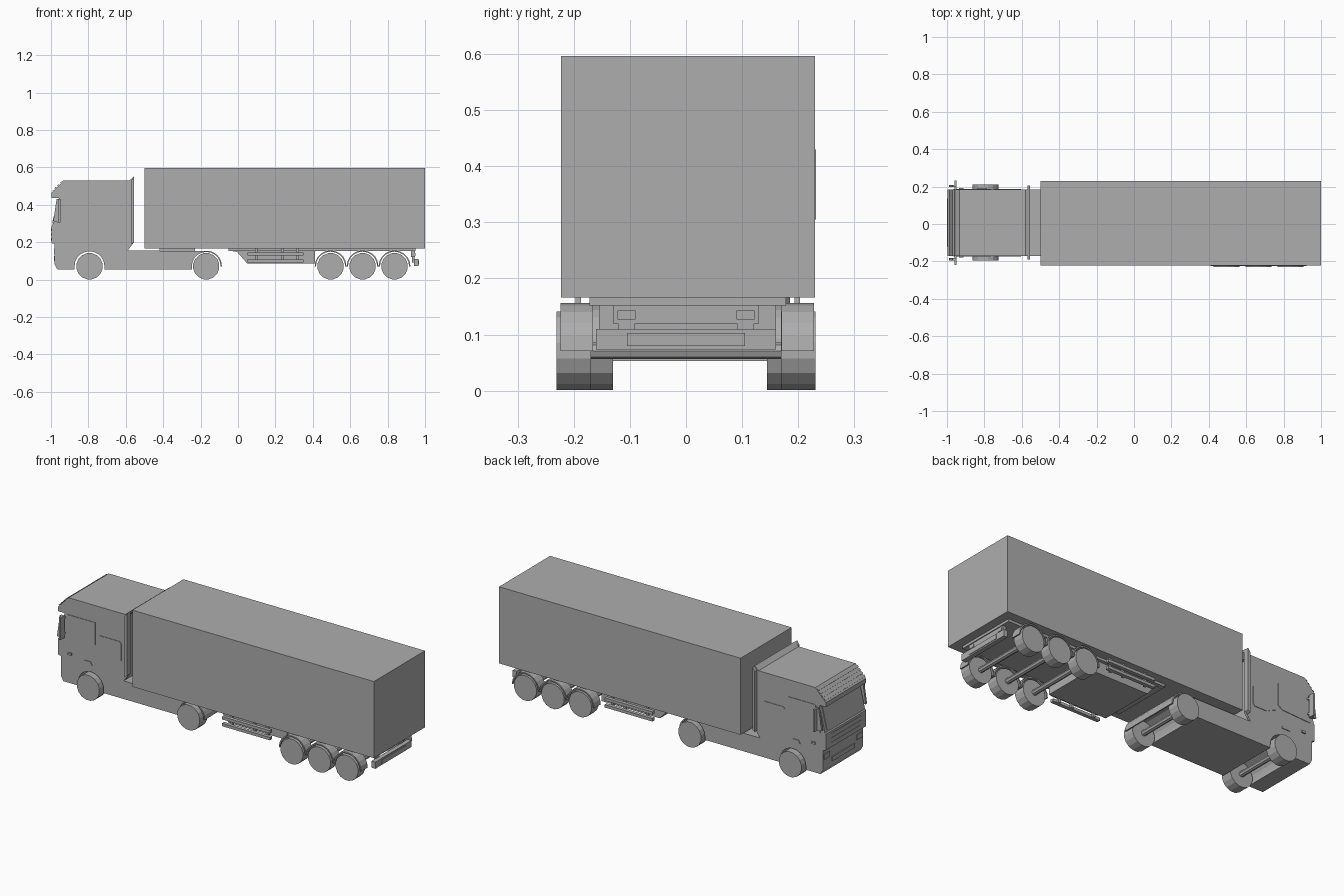
import bpy, bmesh
from math import sin, cos, pi

cube = bpy.data.objects.get("Cube")
if cube:
    bpy.data.objects.remove(cube, do_unlink=True)

grey = bpy.data.materials.new("plain grey")
grey.use_nodes = True
colour = (0.42, 0.42, 0.42, 1)
grey.diffuse_color = colour
grey.node_tree.nodes["Principled BSDF"].inputs["Base Color"].default_value = colour


def prism(name, pts, y0, y1):
    """Extrude an x-z profile from y0 to y1."""
    bm = bmesh.new()
    face = bm.faces.new([bm.verts.new((x, y0, z)) for x, z in pts])
    out = bmesh.ops.extrude_face_region(bm, geom=[face])
    for v in out["geom"]:
        if isinstance(v, bmesh.types.BMVert):
            v.co.y = y1
    bmesh.ops.recalc_face_normals(bm, faces=bm.faces)
    mesh = bpy.data.meshes.new(name)
    bm.to_mesh(mesh)
    bm.free()
    mesh.materials.append(grey)
    obj = bpy.data.objects.new(name, mesh)
    bpy.context.collection.objects.link(obj)
    return obj


def box(name, x0, x1, y0, y1, z0, z1):
    return prism(name, [(x0, z0), (x1, z0), (x1, z1), (x0, z1)], y0, y1)


def arc(x, z, r, a0, a1, n):
    steps = [a0 + (a1 - a0) * i / n for i in range(n + 1)]
    return [(x + r * cos(a), z + r * sin(a)) for a in steps]


def both(name, pts, near, far, mid):
    """Matching prisms on the right (-y) and left (+y) of the vehicle."""
    prism("right_" + name, pts, mid - near, mid - far)
    prism("left_" + name, pts, mid + near, mid + far)


def rect(x0, x1, z0, z1):
    return [(x0, z0), (x1, z0), (x1, z1), (x0, z1)]


MID = 0.007      # tractor centre line
HALF = 0.178     # tractor half width
AXLE = 0.071     # axle height and wheel radius
FRONT, REAR = -0.794, -0.17
TRAILER_AXLES = (0.495, 0.666, 0.837)

# Tractor: chassis with arches, and cab
chassis = [(-0.965, 0.053), (FRONT - 0.08, 0.053)]
chassis += arc(FRONT, AXLE, 0.08, pi, 0, 10)
chassis += [(FRONT + 0.08, 0.053), (REAR - 0.077, 0.053)]
chassis += arc(REAR, AXLE, 0.077, pi, 0, 10)
chassis += arc(REAR, AXLE, 0.084, 0, pi * 0.42, 5)
chassis += [(-0.59, 0.155), (-0.59, 0.53), (-0.933, 0.53), (-0.998, 0.462),
            (-0.998, 0.437), (-0.957, 0.437), (-0.992, 0.29), (-0.998, 0.285),
            (-0.998, 0.195), (-0.98, 0.19), (-0.98, 0.08)]
prism("cab_and_chassis", chassis, MID - HALF, MID + HALF)

# Air deflectors behind the cab
fin = [(-0.59, 0.155), (-0.6, 0.158), (-0.6, 0.53), (-0.58, 0.53),
       (-0.556, 0.552), (-0.556, 0.2)]
both("side_deflector", fin, HALF - 0.012, HALF, MID)
flare = [(-0.57, 0.19), (-0.57, 0.53), (-0.556, 0.55), (-0.556, 0.2)]
both("deflector_lip", flare, HALF, HALF + 0.02, MID)
prism("roof_deflector", [(-0.6, 0.518), (-0.6, 0.53), (-0.58, 0.53),
                         (-0.556, 0.552), (-0.556, 0.54), (-0.575, 0.518)],
      MID - HALF, MID + HALF)

# Side windows, handles and mirrors
door = [(-0.965, 0.285), (-0.79, 0.293), (-0.765, 0.31), (-0.765, 0.435), (-0.935, 0.435)]
both("door_window", door, HALF - 0.002, HALF + 0.003, MID)
sleeper = [(-0.745, 0.275), (-0.72, 0.265), (-0.69, 0.25), (-0.615, 0.25),
           (-0.605, 0.262), (-0.605, 0.36), (-0.615, 0.37), (-0.735, 0.37), (-0.745, 0.36)]
both("sleeper_window", sleeper, HALF - 0.002, HALF + 0.003, MID)
both("door_handle", rect(-0.935, -0.912, 0.212, 0.224), HALF, HALF + 0.007, MID)
both("step_handle", [(-0.84, 0.19), (-0.785, 0.19), (-0.795, 0.208), (-0.83, 0.208)],
     HALF, HALF + 0.004, MID)
mirror = [(-0.96, 0.305), (-0.95, 0.305), (-0.95, 0.43), (-0.96, 0.43)]
both("mirror", mirror, HALF + 0.012, HALF + 0.047, MID)
both("mirror_cover", [(-0.988, 0.31), (-0.96, 0.305), (-0.96, 0.43), (-0.97, 0.43)],
     HALF + 0.012, HALF + 0.024, MID)
for z in (0.325, 0.41):
    both("mirror_arm", rect(-0.96, -0.95, z, z + 0.01), HALF, HALF + 0.02, MID)

# Windscreen, visor ribs and grille bars
prism("windscreen", [(-0.991, 0.3), (-0.959, 0.432), (-0.962, 0.432), (-0.994, 0.3)],
      MID - 0.16, MID + 0.16)
for i in range(4):
    x, z = -0.943 - i * 0.014, 0.5225 - i * 0.0147
    prism("visor_rib", [(x, z), (x - 0.007, z - 0.0073), (x - 0.009, z - 0.005),
                        (x - 0.002, z + 0.002)], MID - HALF, MID + HALF)
for z in (0.21, 0.235, 0.26):
    box("grille_bar", -1.0, -0.997, MID - 0.13, MID + 0.13, z, z + 0.012)
box("bumper_slot", -0.984, -0.979, MID - 0.1, MID + 0.1, 0.1, 0.125)
for side in (-1, 1):
    y = MID + side * 0.145
    box("headlight", -0.984, -0.979, y - 0.025, y + 0.025, 0.135, 0.165)


# Wheels
def wheels(name, x, near, far, mid):
    rim = arc(x, AXLE, AXLE, pi / 16, pi / 16 + 2 * pi, 16)[:-1]
    both(name, rim, near, far, mid)


wheels("front_wheel", FRONT, 0.137, 0.203, MID)
wheels("drive_wheel", REAR, 0.137, 0.203, MID)
for x in TRAILER_AXLES:
    wheels("trailer_wheel", x, 0.169, 0.231, 0)
for x, reach in ((FRONT, 0.14), (REAR, 0.14)) + tuple((x, 0.17) for x in TRAILER_AXLES):
    prism("axle", arc(x, AXLE, 0.015, 0, 2 * pi, 8)[:-1], -reach, reach)

# Coupling plate
box("coupling_plate", -0.42, -0.23, -0.09, 0.1, 0.15, 0.168)

# Trailer body, frame and belly
box("trailer_body", -0.5, 1.0, -0.223, 0.23, 0.166, 0.596)
box("trailer_frame", -0.05, 0.95, -0.172, 0.178, 0.152, 0.168)
prism("trailer_belly", [(-0.05, 0.155), (-0.005, 0.148), (0.05, 0.085),
                        (0.412, 0.085), (0.412, 0.155)], -0.155, 0.16)

# Fenders over the trailer wheels
for x in TRAILER_AXLES:
    ring = arc(x, AXLE, 0.085, 0, pi, 10) + arc(x, AXLE, 0.078, pi, 0, 10)
    both("fender", ring, 0.168, 0.226, 0.002)

# Side guards
for z in (0.09, 0.128):
    both("guard_rail", rect(0.052, 0.35, z, z + 0.016), 0.2, 0.22, 0.003)
for x in (0.09, 0.23, 0.31):
    both("guard_post", rect(x, x + 0.015, 0.09, 0.168), 0.19, 0.2, 0.003)

# Rear light panel, bumper and brackets
box("light_panel", 0.925, 0.945, -0.13, 0.13, 0.12, 0.166)
box("rear_bumper", 0.94, 0.965, -0.16, 0.16, 0.073, 0.11)
box("bumper_plate", 0.965, 0.968, -0.105, 0.105, 0.08, 0.103)
for side in (-1, 1):
    y = side * 0.106
    box("tail_light", 0.945, 0.949, y - 0.016, y + 0.016, 0.127, 0.143)
    box("bumper_bracket", 0.93, 0.943, y - 0.015, y + 0.015, 0.09, 0.13)
